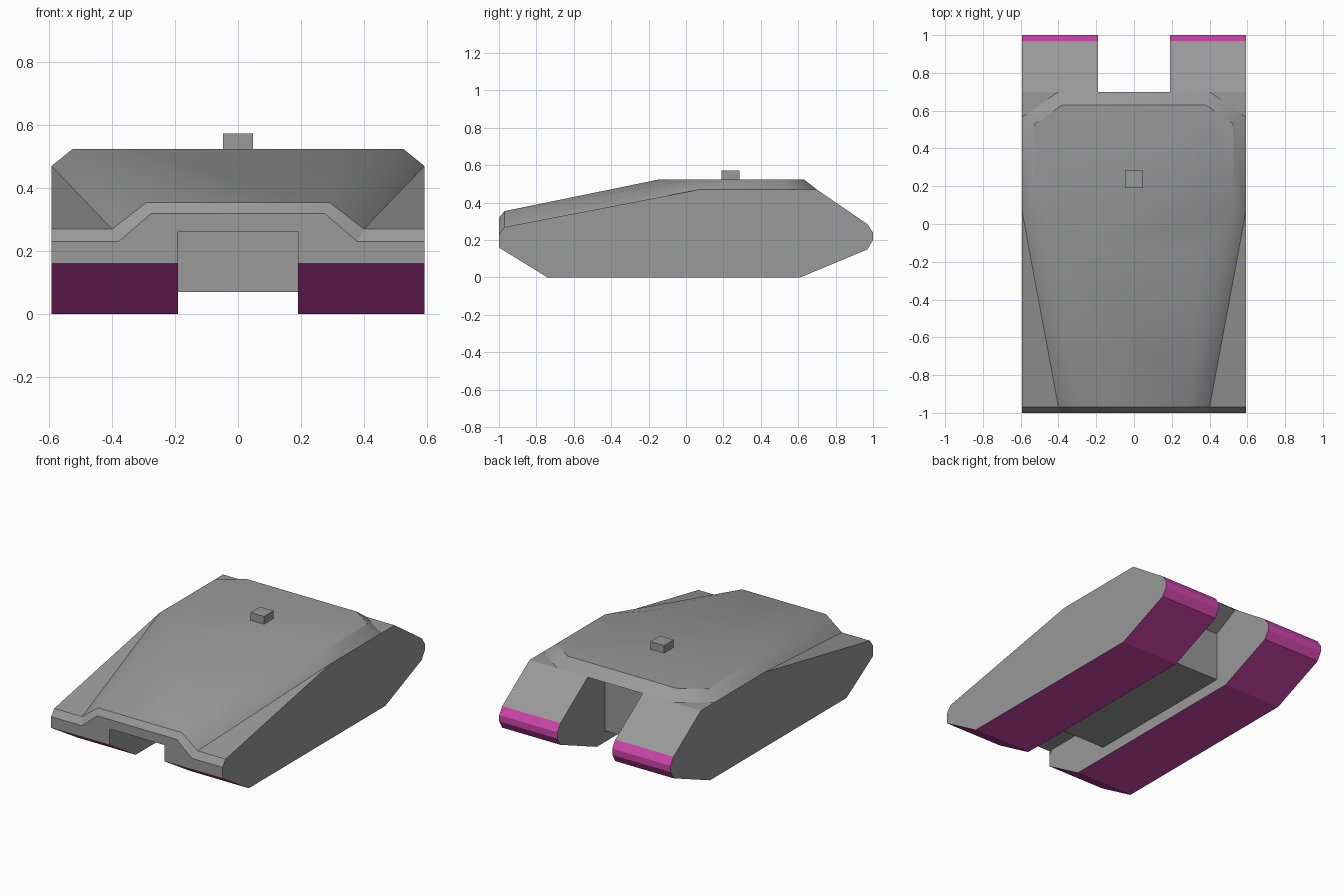
import bpy, bmesh, math

if "Cube" in bpy.data.objects:
    bpy.data.objects.remove(bpy.data.objects["Cube"])


def material(name, rgb):
    m = bpy.data.materials.new(name)
    m.diffuse_color = (*rgb, 1)
    m.use_nodes = True
    m.node_tree.nodes["Principled BSDF"].inputs["Base Color"].default_value = m.diffuse_color
    return m


GREY = material("hull_grey", (0.319, 0.319, 0.319))
PINK = material("track_magenta", (0.62, 0.06, 0.41))


def finish(name, bm, mats):
    bmesh.ops.recalc_face_normals(bm, faces=bm.faces[:])
    me = bpy.data.meshes.new(name)
    bm.to_mesh(me)
    bm.free()
    for m in mats:
        me.materials.append(m)
    ob = bpy.data.objects.new(name, me)
    bpy.context.collection.objects.link(ob)
    return ob


def extrude_profile(name, profile, x0, x1, mats, pink_edges=()):
    """Extrude a (y, z) outline along x; listed edges get the second colour."""
    bm = bmesh.new()
    a = [bm.verts.new((x0, y, z)) for y, z in profile]
    b = [bm.verts.new((x1, y, z)) for y, z in profile]
    n = len(profile)
    bm.faces.new(a)
    bm.faces.new(b[::-1])
    for i in range(n):
        j = (i + 1) % n
        f = bm.faces.new((a[i], b[i], b[j], a[j]))
        f.material_index = 1 if i in pink_edges else 0
    return finish(name, bm, mats)


# Track pods: underside and rounded tail are magenta
W, IN = 0.593, 0.19
pod = [(-1, .23), (-1, .16), (-.74, 0), (.61, 0), (.97, .15), (1, .20),
       (1, .24), (.97, .285), (.70, .47), (.07, .47), (-.97, .27)]
for side, s in (("left", -1), ("right", 1)):
    extrude_profile(side + "_track_pod", pod, s * IN, s * W, (GREY, PINK),
                    range(1, 7))

# Centre body: raised belly, front recess and undercut rear
belly = [(-1, .262), (-.51, .262), (-.51, .07), (.53, .07), (.53, .38),
         (.70, .47), (.07, .47), (-.97, .27)]
extrude_profile("centre_body", belly, -IN, IN, (GREY,))

# Upper hull: right-hand points, mirrored to the left
P = dict(a=(.38, -1, .23), b=(.275, -1, .32), c=(.29, -.97, .355),
         d=(.40, -.97, .27), e=(W, .07, .47), f=(.525, .05, .525),
         g=(.34, -.14, .525), h=(.525, .53, .525), i=(W, .565, .47),
         j=(.38, .63, .525), k=(.40, .70, .47),
         m=(IN, -1, .23), n=(IN, -1, .262))
bm = bmesh.new()
R = {q: bm.verts.new(p) for q, p in P.items()}
L = {q: bm.verts.new((-p[0], p[1], p[2])) for q, p in P.items()}
for S in (R, L):
    for face in ("adcb", "defc", "cfg", "eihf", "ikjh"):
        bm.faces.new([S[q] for q in face])
for half in ("bc", "cg", "gfhj", "jk", "nmab"):
    bm.faces.new([R[q] for q in half] + [L[q] for q in half[::-1]])
hull = finish("upper_hull", bm, (GREY,))
bpy.context.view_layer.objects.active = hull
hull.select_set(True)
bpy.ops.object.shade_smooth_by_angle(angle=math.radians(35))

# Small roof hatch block
extrude_profile("roof_block", [(.19, .52), (.285, .52), (.285, .573), (.19, .573)],
                -.047, .047, (GREY,))
